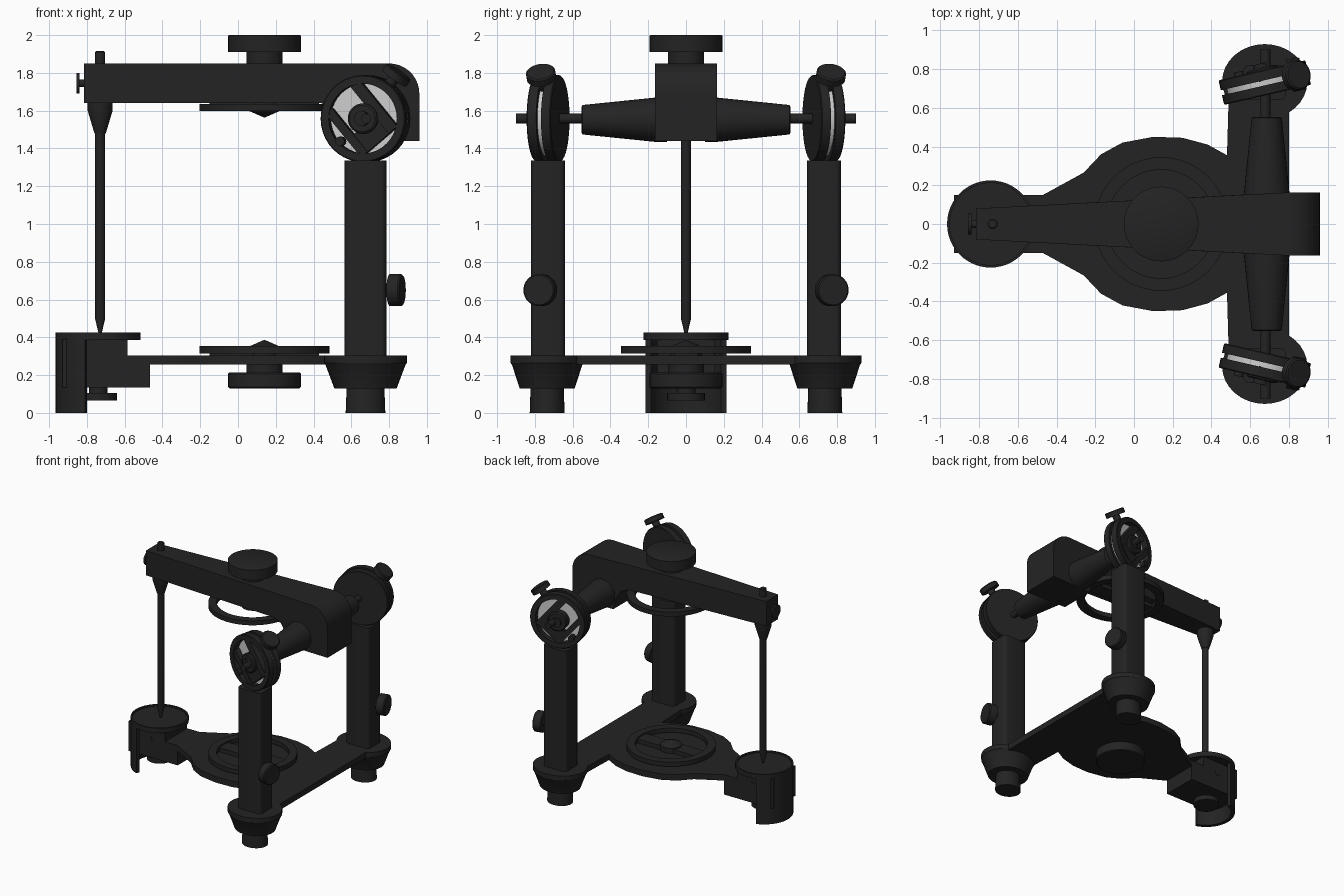
import bpy, bmesh, math
from mathutils import Matrix, Vector

if "Cube" in bpy.data.objects:
    bpy.data.objects.remove(bpy.data.objects["Cube"])


def material(name, v):
    m = bpy.data.materials.new(name)
    m.diffuse_color = (v, v, v, 1)
    m.use_nodes = True
    m.node_tree.nodes["Principled BSDF"].inputs["Base Color"].default_value = m.diffuse_color
    return m


BLACK = material("black_metal", 0.017)
LIGHT = material("light_steel", 0.6)


def finish(name, bm, mat=BLACK, mtx=None):
    if mtx:
        bm.transform(mtx)
    bmesh.ops.recalc_face_normals(bm, faces=bm.faces)
    me = bpy.data.meshes.new(name)
    bm.to_mesh(me)
    bm.free()
    me.materials.append(mat)
    ob = bpy.data.objects.new(name, me)
    bpy.context.collection.objects.link(ob)
    bpy.context.view_layer.objects.active = ob
    ob.select_set(True)
    bpy.ops.object.shade_smooth_by_angle(angle=math.radians(35))
    ob.select_set(False)
    return ob


def axis_matrix(origin, axis=(0, 0, 1)):
    rot = Vector((0, 0, 1)).rotation_difference(Vector(axis)).to_matrix().to_4x4()
    return Matrix.Translation(origin) @ rot


def lathe(name, pts, mtx, mat=BLACK, closed=False, n=32):
    """Revolve (radius, height) points; closed makes a ring section."""
    bm = bmesh.new()
    rings = []
    for r, z in pts:
        rings.append([bm.verts.new((r * math.cos(2 * math.pi * i / n),
                                    r * math.sin(2 * math.pi * i / n), z)) for i in range(n)])
    pairs = list(zip(rings, rings[1:]))
    if closed:
        pairs.append((rings[-1], rings[0]))
    else:
        bm.faces.new(rings[0])
        bm.faces.new(rings[-1])
    for a, b in pairs:
        for i in range(n):
            j = (i + 1) % n
            bm.faces.new((a[i], a[j], b[j], b[i]))
    return finish(name, bm, mat, mtx)


def rod(name, r, z0, z1, origin, axis=(0, 0, 1), mat=BLACK, n=32):
    return lathe(name, [(r, z0), (r, z1)], axis_matrix(origin, axis), mat, n=n)


def prism(bm, outline, z0, z1):
    lo = [bm.verts.new((x, y, z0)) for x, y in outline]
    hi = [bm.verts.new((x, y, z1)) for x, y in outline]
    bm.faces.new(lo)
    bm.faces.new(hi)
    for i in range(len(lo)):
        j = (i + 1) % len(lo)
        bm.faces.new((lo[i], lo[j], hi[j], hi[i]))


def box(name, x, y, z, mtx=None, round_edges=0.0):
    bm = bmesh.new()
    prism(bm, [(x[0], y[0]), (x[1], y[0]), (x[1], y[1]), (x[0], y[1])], *z)
    if round_edges:
        up = [e for e in bm.edges if abs(e.verts[0].co.z - e.verts[1].co.z) > 0.01]
        bmesh.ops.bevel(bm, geom=up, offset=round_edges, segments=4, profile=0.5, affect='EDGES')
    return finish(name, bm, mtx=mtx)


# base plate: neck, round middle, crossbar at the back
half = [(-0.6, 0.14), (-0.55, 0.145), (-0.47, 0.15), (-0.26, 0.265), (-0.17, 0.36), (-0.06, 0.42),
        (0.1, 0.45), (0.25, 0.445), (0.38, 0.41), (0.48, 0.355), (0.49, 0.7), (0.80, 0.7)]
bm = bmesh.new()
prism(bm, half + [(x, -y) for x, y in reversed(half)], 0.255, 0.305)
finish("base_plate", bm)

# upper arm, tapered in plan, with a rounded rear corner
prof = [(-0.815, 1.64), (-0.815, 1.85)]
prof += [(0.80 + 0.16 * math.sin(math.radians(a)), 1.69 + 0.16 * math.cos(math.radians(a)))
         for a in range(0, 91, 10)]
prof += [(0.96, 1.44), (0.58, 1.44), (0.56, 1.53), (0.51, 1.61), (0.44, 1.64)]
bm = bmesh.new()
prism(bm, prof, -1, 1)
for v in bm.verts:
    x, z, s = v.co
    v.co = (x, s * (0.08 + 0.083 * min(1, (x + 0.815) / 1.6)), z)
finish("upper_arm", bm)

# mounting rings, their bars, pointed buttons and thumb knobs (lower and upper)
for label, zc, d in (("lower", 0.305, 1), ("upper", 1.645, -1)):
    m = Matrix.Translation((0.14, 0, zc)) @ Matrix.Diagonal((1, 1, d, 1))
    lathe(label + "_mounting_ring", [(0.28, 0.01), (0.345, 0.01), (0.345, 0.048), (0.28, 0.048)],
          m, closed=True, n=48)
    box(label + "_ring_bar", (-0.29, 0.29), (-0.06, 0.06), (-0.005, 0.035), m)
    lathe(label + "_ring_button", [(0.085, 0), (0.085, 0.045), (0.005, 0.08)], m)
    t = 0.05 if d == 1 else 0.205
    lathe(label + "_thumb_knob", [(0.095, -t + 0.01), (0.095, -t - 0.04), (0.185, -t - 0.04),
                                  (0.193, -t - 0.048), (0.193, -t - 0.118), (0.185, -t - 0.125 if d == 1 else -t - 0.15)]
          if d == 1 else [(0.095, -t + 0.01), (0.095, -t - 0.06), (0.193, -t - 0.06),
                          (0.193, -t - 0.147), (0.187, -t - 0.15)], m)

# front pin with collar and locking screw
lathe("front_pin", [(0.008, 0.42), (0.027, 0.5), (0.027, 1.91), (0.02, 1.915)], axis_matrix((-0.73, 0, 0)))
lathe("pin_collar", [(0.03, 1.48), (0.066, 1.6), (0.066, 1.645)], axis_matrix((-0.73, 0, 0)))
lathe("pin_screw", [(0.02, 0), (0.02, 0.03), (0.055, 0.03), (0.055, 0.046)],
      axis_matrix((-0.81, 0, 1.745), (-1, 0, 0)))

# front table: rimmed dish, curved foot wall, block and screw below
C = axis_matrix((-0.74, 0, 0))
lathe("front_table", [(0.225, 0.385), (0.225, 0.425), (0.212, 0.425), (0.212, 0.412)], C, n=48)
arc = [math.radians(180 + a) for a in range(-72, 73, 8)]
wall = [(-0.74 + 0.225 * math.cos(a), 0.225 * math.sin(a)) for a in arc]
wall += [(-0.74 + 0.195 * math.cos(a), 0.195 * math.sin(a)) for a in reversed(arc)]
bm = bmesh.new()
prism(bm, wall, 0, 0.39)
finish("table_foot_wall", bm)
box("table_body", (-0.93, -0.585), (-0.15, 0.15), (0.135, 0.39))
box("table_block", (-0.6, -0.465), (-0.15, 0.15), (0.135, 0.305))
lathe("table_screw", [(0.05, 0.14), (0.05, 0.105), (0.1, 0.105), (0.1, 0.065)], C)
for s in (1, -1):
    rod("table_side_pin", 0.025, 0, 0.153, (-0.73, 0, 0.29), (0, s, 0), n=16)

# everything doubled on the two sides
TILT = math.radians(13)
for s in (1, -1):
    side = "left_" if s == 1 else "right_"
    # foot and post
    lathe(side + "foot", [(0.105, 0), (0.1, 0.13), (0.165, 0.13), (0.212, 0.255), (0.22, 0.265), (0.22, 0.305)],
          Matrix.Translation((0.675, s * 0.735, 0)) @ Matrix.Diagonal((1, 0.88, 1, 1)))
    y = sorted((s * 0.64, s * 0.82))
    box(side + "post", (0.565, 0.785), y, (0.3, 1.335), round_edges=0.03)
    lathe(side + "post_knob", [(0.035, -0.06), (0.035, 0.02), (0.085, 0.02), (0.085, 0.08), (0.078, 0.088)],
          axis_matrix((0.785, s * 0.76, 0.65), (math.cos(TILT), s * math.sin(TILT), 0)))
    # tapered crossbar and shaft
    lathe(side + "crossbar", [(0.117, 0.1), (0.117, 0.165), (0.078, 0.548), (0.07, 0.552)],
          axis_matrix((0.685, 0, 1.552), (0, s, 0)))
    rod(side + "shaft", 0.026, 0.5, 0.9, (0.678, 0, 1.558), (0, s, 0), n=20)
    # joint disc: local x along the disc, y up, z outward
    c, k = math.cos(TILT), math.sin(TILT)
    M = Matrix(((c, 0, -k, 0.675), (s * k, 0, s * c, s * 0.73), (0, 1, 0, 1.558), (0, 0, 0, 1)))
    lathe(side + "joint_inner_plate", [(0.225, -0.065), (0.23, -0.06), (0.23, -0.014)], M, n=40)
    lathe(side + "joint_light_core", [(0.2, -0.016), (0.2, 0.014)], M, LIGHT, n=40)
    lathe(side + "joint_outer_ring", [(0.185, 0.012), (0.23, 0.012), (0.23, 0.06), (0.225, 0.065), (0.185, 0.065)],
          M, closed=True, n=40)
    lathe(side + "joint_hub", [(0.08, 0), (0.08, 0.07), (0.07, 0.078)], M)
    lathe(side + "joint_hub_cap", [(0.04, 0.05), (0.04, 0.1)], M, n=20)
    # slot frame running diagonally across the disc face
    R = M @ Matrix.Rotation(math.radians(-50), 4, 'Z')
    box(side + "joint_upper_rail", (-0.17, 0.15), (0.055, 0.115), (0.01, 0.058), R)
    box(side + "joint_lower_rail", (-0.15, 0.15), (-0.14, -0.095), (0.01, 0.058), R)
    box(side + "joint_slot_block", (0.03, 0.15), (-0.1, 0.06), (0.01, 0.05), R)
    # clamp screw on the rim, and a small stop screw on the face
    K = M @ axis_matrix((0, 0, 0), (math.cos(math.radians(54)), math.sin(math.radians(54)), 0))
    lathe(side + "joint_clamp_screw", [(0.03, 0.2), (0.03, 0.265), (0.078, 0.265), (0.078, 0.302), (0.07, 0.308)], K)
    lathe(side + "joint_stop_screw", [(0.025, 0.04), (0.025, 0.085)],
          M @ Matrix.Translation((-0.12, -0.12, 0)), n=16)
